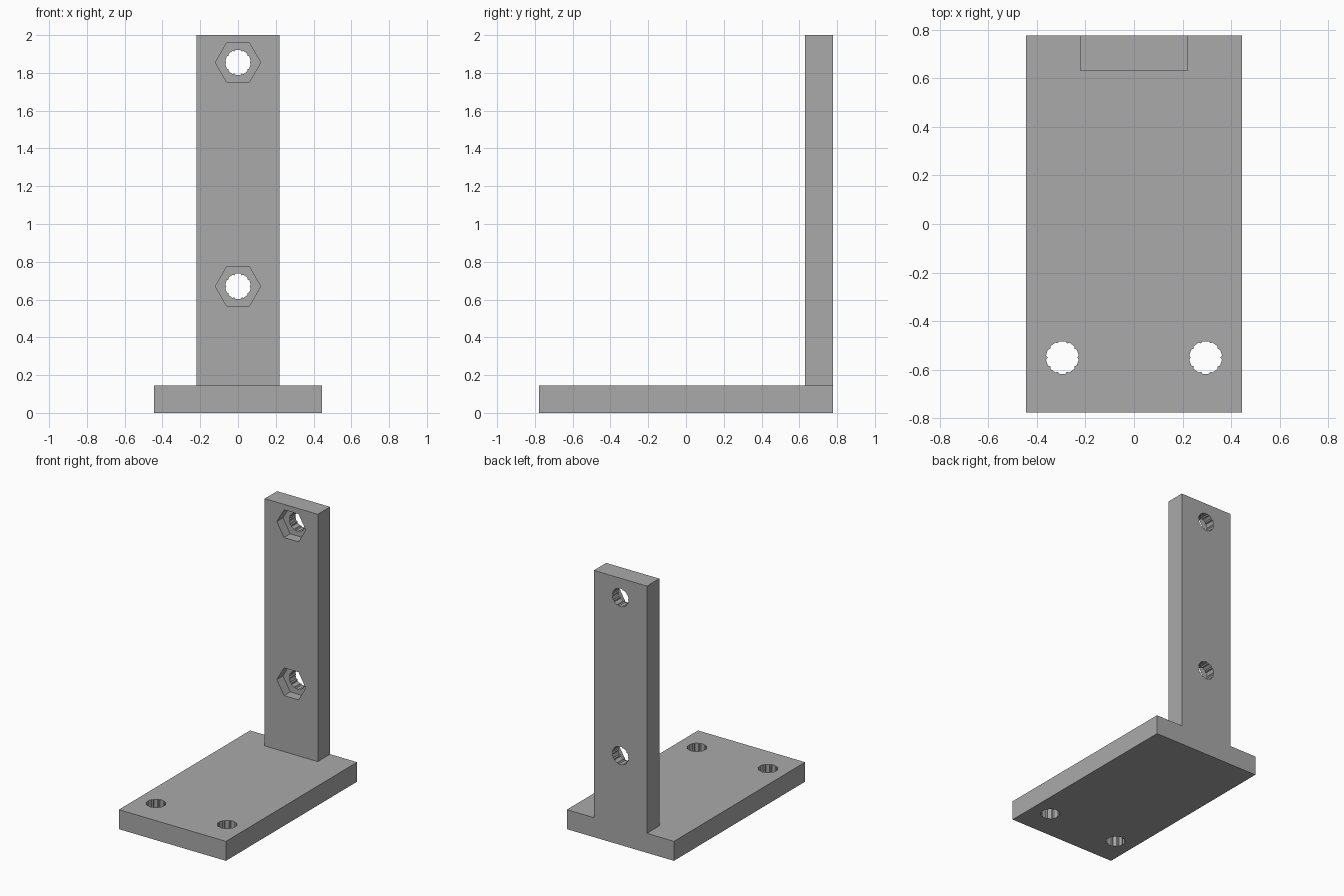
import bpy, math
from mathutils import Matrix

old = bpy.data.objects.get("Cube")
if old:
    bpy.data.objects.remove(old, do_unlink=True)

grey = bpy.data.materials.new("plain grey")
grey.use_nodes = True
colour = (0.4, 0.4, 0.4, 1)
grey.diffuse_color = colour
grey.node_tree.nodes["Principled BSDF"].inputs["Base Color"].default_value = colour

THICK = 0.146
HOLE = 0.068


def prism(name, outline, depth):
    """Extrude a counter-clockwise outline upward from z = 0."""
    n = len(outline)
    verts = [(x, y, z) for z in (0, depth) for x, y in outline]
    faces = [tuple(reversed(range(n))), tuple(range(n, 2 * n))]
    faces += [(i, (i + 1) % n, (i + 1) % n + n, i + n) for i in range(n)]
    mesh = bpy.data.meshes.new(name)
    mesh.from_pydata(verts, [], faces)
    mesh.materials.append(grey)
    obj = bpy.data.objects.new(name, mesh)
    bpy.context.collection.objects.link(obj)
    return obj


def slab(name, half_width, front, back, bottom, top):
    outline = [(-half_width, front), (half_width, front),
               (half_width, back), (-half_width, back)]
    obj = prism(name, outline, top - bottom)
    obj.data.transform(Matrix.Translation((0, 0, bottom)))
    return obj


def ring(radius, count, turn=0):
    return [(radius * math.cos(turn + math.tau * i / count),
             radius * math.sin(turn + math.tau * i / count)) for i in range(count)]


def scalloped(teeth=10):
    """Round hole outline with shallow, flat-topped teeth."""
    points = []
    for i in range(teeth):
        mid = math.pi / 2 + math.tau * i / teeth
        for radius, shift in ((0.91, -0.48), (1, -0.3), (1, 0.3), (0.91, 0.48)):
            a = mid + shift * math.tau / teeth
            points.append((HOLE * radius * math.cos(a), HOLE * radius * math.sin(a)))
    return points


def combine(target, other, operation):
    mod = target.modifiers.new(other.name, "BOOLEAN")
    mod.operation = operation
    mod.solver = "EXACT"
    mod.object = other
    bpy.context.view_layer.objects.active = target
    bpy.ops.object.modifier_apply(modifier=mod.name)
    bpy.data.objects.remove(other, do_unlink=True)


# Base plate joined with the upright post
bracket = slab("bracket", 0.444, -0.777, 0.777, 0, THICK)
post = slab("post", 0.22, 0.777 - THICK, 0.777, 0, 2)
combine(bracket, post, "UNION")

# Two mounting holes through the base
for x in (-0.295, 0.295):
    cutter = prism("base_hole", scalloped(), 0.4)
    cutter.data.transform(Matrix.Translation((x, -0.55, -0.1)))
    combine(bracket, cutter, "DIFFERENCE")

# Bolt holes with hexagonal nut pockets in the front of the post
upright = Matrix.Rotation(math.pi / 2, 4, "X")
for z in (0.67, 1.855):
    for name, outline, back in (("bolt_hole", scalloped(), 0.9),
                                ("nut_pocket", ring(0.12, 6), 0.704)):
        cutter = prism(name, outline, 0.4)
        cutter.data.transform(Matrix.Translation((0, back, z)) @ upright)
        combine(bracket, cutter, "DIFFERENCE")
